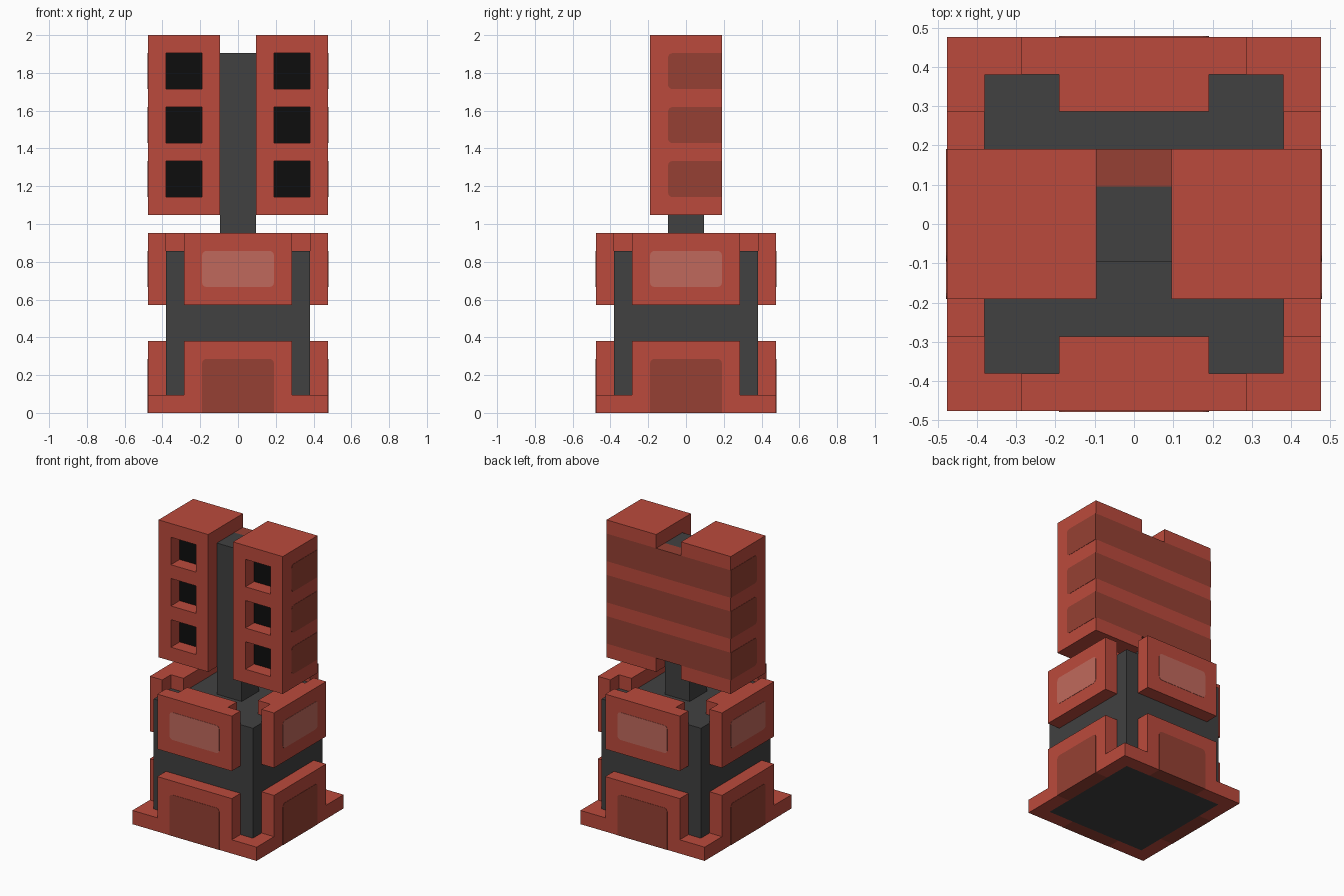
import bpy, bmesh, math
from mathutils import Vector, Matrix

cube = bpy.data.objects.get("Cube")
if cube:
    bpy.data.objects.remove(cube, do_unlink=True)

U = 2 / 21                      # building module: the tower is 21 modules tall
BANDS = ((12, 14), (15, 17), (18, 20))
BAND_CUTS = [z for band in BANDS for z in band]


def srgb(h):
    vals = [int(h[i:i + 2], 16) / 255 for i in (0, 2, 4)]
    return [v / 12.92 if v <= 0.04045 else ((v + 0.055) / 1.055) ** 2.4 for v in vals] + [1]


def material(name, h):
    m = bpy.data.materials.new(name)
    m.use_nodes = True
    c = srgb(h)
    m.diffuse_color = c
    bsdf = next(n for n in m.node_tree.nodes if n.type == 'BSDF_PRINCIPLED')
    bsdf.inputs["Base Color"].default_value = c
    return m


MATS = [material("red", "BB4A3C"), material("dark red", "964033"),
        material("pale red", "C0695C"), material("dark grey", "414141"),
        material("black", "0D0D0D")]
RED, DARK_RED, PALE_RED, GREY, BLACK = range(5)


def finish(name, bm, turn=0, mirror=False):
    """Scale from modules to units, turn about z and make the object."""
    bmesh.ops.recalc_face_normals(bm, faces=bm.faces[:])
    bm.transform(Matrix.Rotation(turn, 4, 'Z') @ Matrix.Scale(U, 4))
    me = bpy.data.meshes.new(name)
    bm.to_mesh(me)
    bm.free()
    for m in MATS:
        me.materials.append(m)
    ob = bpy.data.objects.new(name, me)
    bpy.context.collection.objects.link(ob)
    if mirror:
        ob.modifiers.new("mirror", 'MIRROR').use_axis = (True, False, False)
    return ob


def box_mesh(lo, hi, mat=RED, cuts=((), (), ())):
    """Box between two corners, sliced at the given x, y and z values."""
    bm = bmesh.new()
    bmesh.ops.create_cube(bm, size=1)
    for v in bm.verts:
        v.co = [l + (c + 0.5) * (h - l) for c, l, h in zip(v.co, lo, hi)]
    for axis, values in enumerate(cuts):
        normal = Vector([float(i == axis) for i in range(3)])
        for value in values:
            bmesh.ops.bisect_plane(bm, geom=bm.verts[:] + bm.edges[:] + bm.faces[:],
                                   plane_co=normal * value, plane_no=normal)
    for f in bm.faces:
        f.material_index = mat
    bm.normal_update()
    return bm


def patch(name, a0, a1, z0, z1, dist, mat, rounded, turn=0, mirror=False):
    """Thin plate facing -y before turning; rounded flags go from lower left, anticlockwise."""
    r, t = 0.25, 0.02
    corners = [(a0, z0, 1, 1, 180), (a1, z0, -1, 1, 270),
               (a1, z1, -1, -1, 0), (a0, z1, 1, -1, 90)]
    pts = []
    for (a, z, sa, sz, start), flag in zip(corners, rounded):
        if not flag:
            pts.append((a, z))
            continue
        for k in range(5):
            w = math.radians(start + 22.5 * k)
            pts.append((a + sa * r + r * math.cos(w), z + sz * r + r * math.sin(w)))
    bm = bmesh.new()
    face = bm.faces.new([bm.verts.new((a, -dist + t, z)) for a, z in pts])
    out = bmesh.ops.extrude_face_region(bm, geom=[face])
    bmesh.ops.translate(bm, vec=(0, -2 * t, 0),
                        verts=[g for g in out["geom"] if isinstance(g, bmesh.types.BMVert)])
    for f in bm.faces:
        f.material_index = mat
    return finish(name, bm, turn, mirror)


def in_band(z):
    return any(a < z < b for a, b in BANDS)


# Base plate, with its underside coloured by zone
bm = box_mesh((-5, -5, 0), (5, 5, 1), RED, ((-4, -2, 2, 4), (-4, -2, 2, 4), ()))
for f in bm.faces:
    if f.normal.z < -0.5:
        c = f.calc_center_median()
        if max(abs(c.x), abs(c.y)) < 4:
            f.material_index = GREY
        elif min(abs(c.x), abs(c.y)) < 2:
            f.material_index = DARK_RED
finish("base_plate", bm)

# Core block and mast
finish("core_block", box_mesh((-4, -4, 1), (4, 4, 9), GREY))
finish("mast", box_mesh((-1, -1, 9), (1, 1, 20), GREY))

# Armour panels on all four sides
for i, side in enumerate(("front", "left", "back", "right")):
    turn = i * math.pi / 2
    finish(side + "_lower_panel", box_mesh((-3, -5, 1), (3, -4, 4)), turn)
    finish(side + "_upper_panel", box_mesh((-3, -5, 6), (3, -4, 10)), turn)
    finish(side + "_upper_panel_hook", box_mesh((-2, -4, 9), (2, -3, 10)), turn)
    patch(side + "_lower_patch", -2, 2, 0, 3, 5, DARK_RED, (0, 0, 1, 1), turn)
    patch(side + "_upper_patch", -2, 2, 7, 9, 5, PALE_RED, (1, 1, 1, 1), turn)

# Launcher pods: striped back and three square tubes sunk into the front
bm = box_mesh((1, -2, 11), (5, 2, 21), RED, ((2, 4), (), BAND_CUTS))
tubes = []
for f in bm.faces:
    c = f.calc_center_median()
    if in_band(c.z):
        if f.normal.y > 0.5:
            f.material_index = DARK_RED
        elif f.normal.y < -0.5 and 2 < c.x < 4:
            tubes.append(f)
ends = bmesh.ops.extrude_discrete_faces(bm, faces=tubes)["faces"]
for f in ends:
    f.material_index = BLACK
    bmesh.ops.translate(bm, vec=(0, 1, 0), verts=f.verts[:])
finish("launcher_pods", bm, mirror=True)

# Painted bands on the outer pod sides
for i, (z0, z1) in enumerate(BANDS):
    patch(f"pod_side_patches_{i + 1}", -1, 2, z0, z1, 5, DARK_RED,
          (1, 0, 0, 1), math.pi / 2, mirror=True)

# Striped bridge joining the pods behind the mast
bm = box_mesh((-1, 1, 12), (1, 2, 20), RED, ((), (), BAND_CUTS[1:-1]))
for f in bm.faces:
    if in_band(f.calc_center_median().z) or abs(f.normal.z) > 0.5:
        f.material_index = DARK_RED
finish("pod_bridge", bm)
